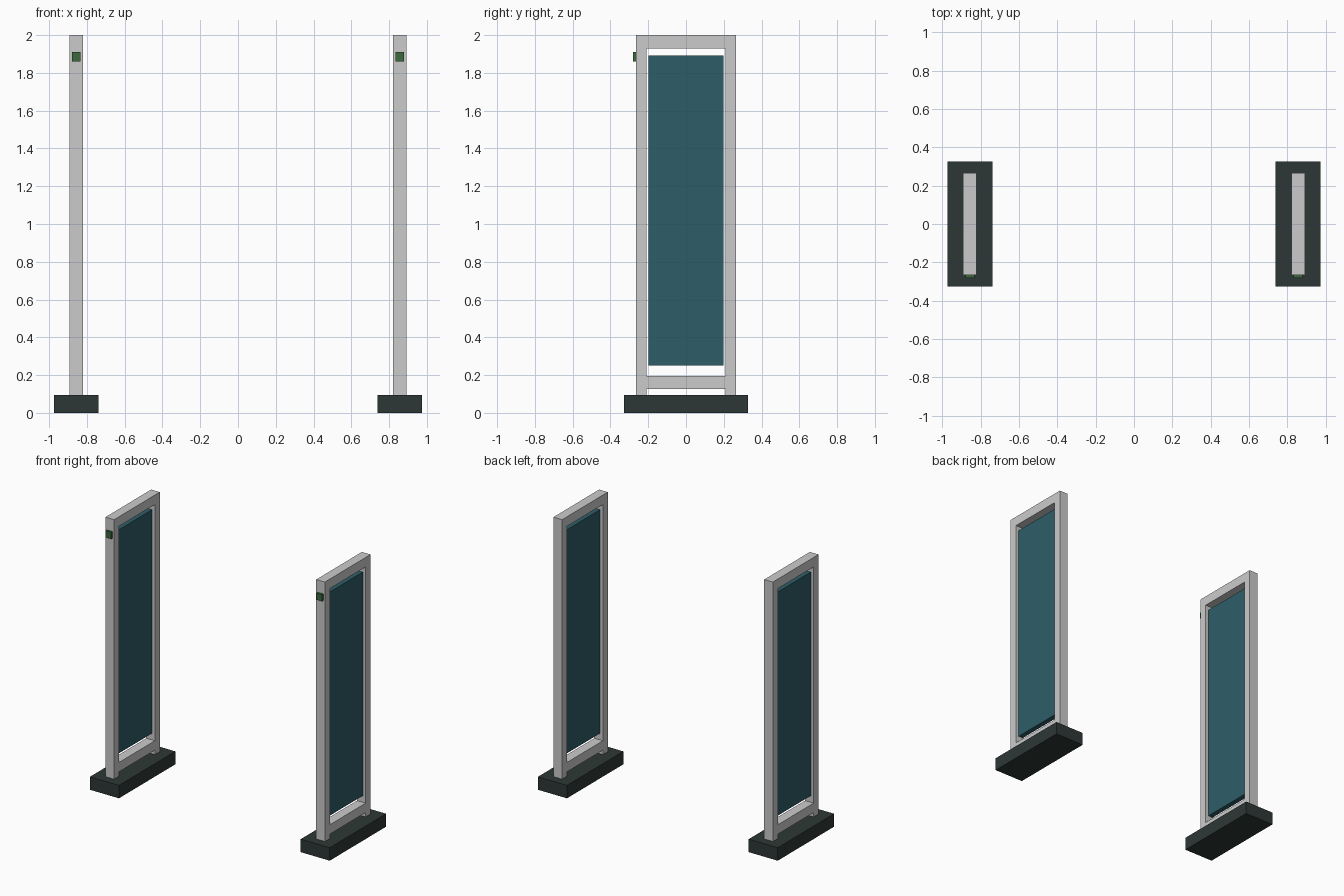
import bpy, bmesh
from mathutils import Vector

if "Cube" in bpy.data.objects:
    bpy.data.objects.remove(bpy.data.objects["Cube"])


def material(name, rgb):
    m = bpy.data.materials.new(name)
    m.diffuse_color = (*rgb, 1)
    m.use_nodes = True
    m.node_tree.nodes["Principled BSDF"].inputs["Base Color"].default_value = m.diffuse_color
    return m


GREY = material("light grey frame", (0.60, 0.60, 0.60))
DARK = material("dark base", (0.027, 0.039, 0.037))
TEAL = material("teal glass", (0.027, 0.110, 0.138))
GREEN = material("green lamp", (0.045, 0.140, 0.045))


def finish(bm, name, mat):
    mesh = bpy.data.meshes.new(name)
    bm.to_mesh(mesh)
    bm.free()
    mesh.materials.append(mat)
    ob = bpy.data.objects.new(name, mesh)
    bpy.context.collection.objects.link(ob)
    return ob


def box(name, lo, hi, mat):
    lo, hi = Vector(lo), Vector(hi)
    bm = bmesh.new()
    bmesh.ops.create_cube(bm, size=1)
    bmesh.ops.scale(bm, vec=hi - lo, verts=bm.verts)
    bmesh.ops.translate(bm, vec=(lo + hi) / 2, verts=bm.verts)
    return finish(bm, name, mat)


def frame(name, x):
    # Sheet of cells with the window and foot gap left open, then thickened
    ys = (-0.265, -0.208, 0.208, 0.265)
    zs = (0.095, 0.127, 0.196, 1.93, 2.0)
    openings = {(1, 0), (1, 2)}
    bm = bmesh.new()
    for i in range(3):
        for j in range(4):
            if (i, j) not in openings:
                corners = ((i, j), (i + 1, j), (i + 1, j + 1), (i, j + 1))
                bm.faces.new([bm.verts.new((x, ys[a], zs[b])) for a, b in corners])
    bmesh.ops.remove_doubles(bm, verts=bm.verts, dist=0.0001)
    ob = finish(bm, name, GREY)
    mod = ob.modifiers.new("thickness", 'SOLIDIFY')
    mod.thickness = 0.07
    mod.offset = 0


# Two matching gate pillars
for side, x in (("left", -0.856), ("right", 0.856)):
    box(side + "_base", (x - 0.118, -0.327, 0), (x + 0.118, 0.327, 0.095), DARK)
    frame(side + "_frame", x)
    box(side + "_panel", (x - 0.019, -0.198, 0.25), (x + 0.019, 0.198, 1.892), TEAL)
    box(side + "_lamp", (x - 0.023, -0.281, 1.86), (x + 0.023, -0.264, 1.91), GREEN)
